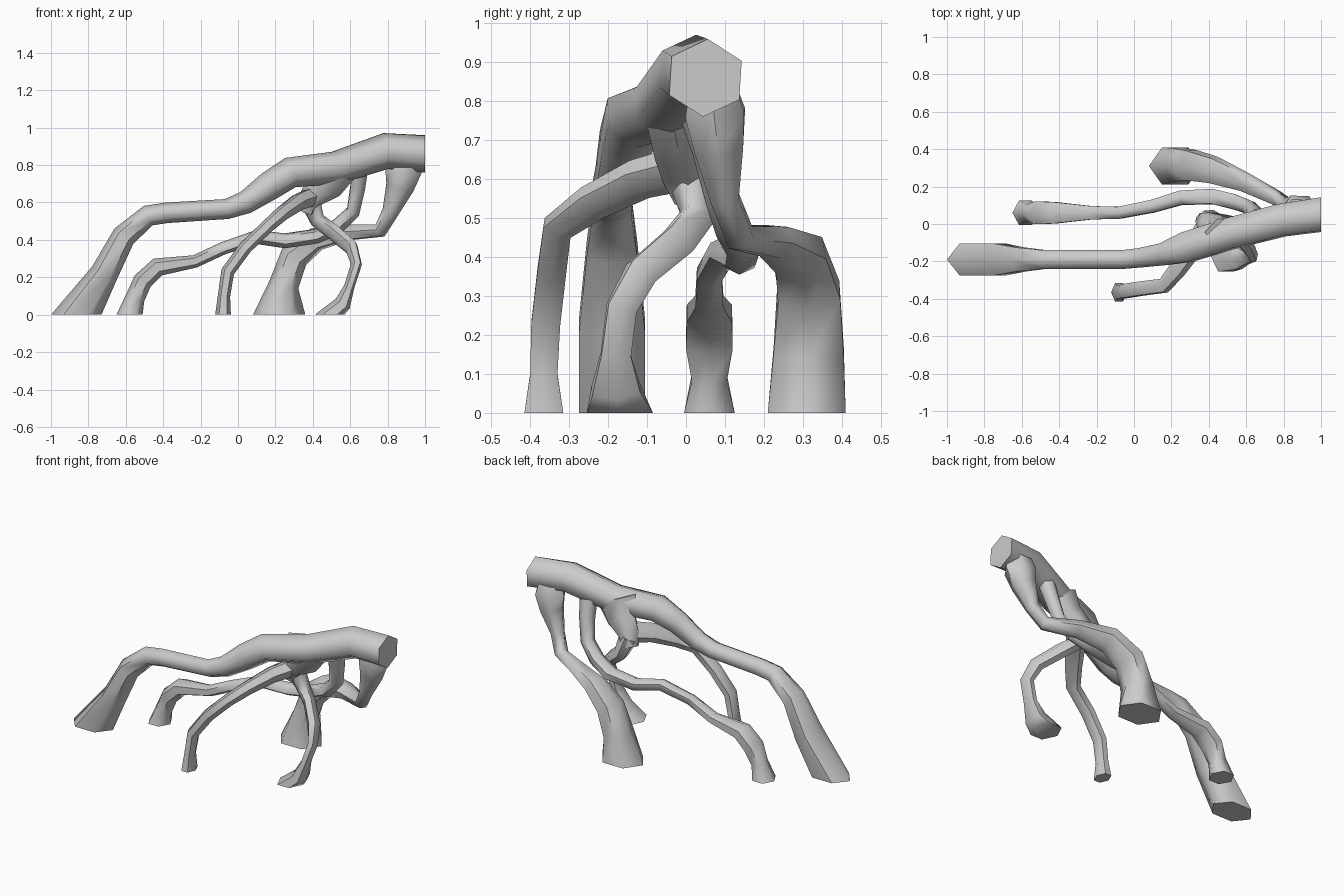
import bpy, bmesh, math
from mathutils import Vector

SIDES = 6


def root(name, path, end_dir=None, start_dir=(0, 0, 1), side=(1, 0, 0)):
    """Loft a six-sided tube; each path row is x, y, z, half-width a, half-width b."""
    pts = [Vector(p[:3]) for p in path]
    bm = bmesh.new()
    rings = []
    u = Vector(side)
    for i, row in enumerate(path):
        # Tangent bisects neighbouring segments; ends can be forced flat
        if i == 0:
            t = Vector(start_dir)
        elif i == len(path) - 1:
            t = Vector(end_dir) if end_dir else pts[i] - pts[i - 1]
        else:
            t = (pts[i] - pts[i - 1]).normalized() + (pts[i + 1] - pts[i]).normalized()
        t.normalize()
        u = (u - t * u.dot(t)).normalized()
        v = t.cross(u)
        ring = []
        for k in range(SIDES):
            ang = math.tau * k / SIDES
            ring.append(bm.verts.new(pts[i] + u * row[3] * math.cos(ang)
                                     + v * row[4] * math.sin(ang) / 0.866))
        rings.append(ring)
    for r0, r1 in zip(rings, rings[1:]):
        for k in range(SIDES):
            j = (k + 1) % SIDES
            bm.faces.new((r0[k], r0[j], r1[j], r1[k]))
    bm.faces.new(rings[0][::-1])
    bm.faces.new(rings[-1])
    bmesh.ops.recalc_face_normals(bm, faces=bm.faces)
    me = bpy.data.meshes.new(name)
    bm.to_mesh(me)
    bm.free()
    ob = bpy.data.objects.new(name, me)
    bpy.context.collection.objects.link(ob)
    bpy.ops.object.select_all(action='DESELECT')
    ob.select_set(True)
    bpy.context.view_layer.objects.active = ob
    bpy.ops.object.shade_smooth_by_angle(angle=math.radians(62))
    return ob


# Thick main root, from its foot up to the cut end
root("main_root", [
    (-0.865, -0.19, 0.00, 0.135, 0.085),
    (-0.715, -0.19, 0.22, 0.075, 0.085),
    (-0.610, -0.19, 0.42, 0.065, 0.065),
    (-0.480, -0.19, 0.53, 0.057, 0.050),
    (-0.380, -0.19, 0.545, 0.055, 0.050),
    (-0.060, -0.19, 0.565, 0.054, 0.050),
    (0.040, -0.18, 0.60, 0.062, 0.052),
    (0.170, -0.16, 0.69, 0.078, 0.060),
    (0.280, -0.125, 0.76, 0.083, 0.080),
    (0.520, -0.05, 0.785, 0.088, 0.082),
    (0.790, 0.02, 0.875, 0.097, 0.085),
    (1.000, 0.05, 0.86, 0.100, 0.090)], end_dir=(1, 0, 0))

# Long thin root on the rear left
root("rear_left_root", [
    (-0.58, 0.06, 0.00, 0.070, 0.065),
    (-0.55, 0.06, 0.09, 0.052, 0.045),
    (-0.51, 0.06, 0.18, 0.052, 0.060),
    (-0.43, 0.06, 0.255, 0.050, 0.058),
    (-0.23, 0.06, 0.285, 0.034, 0.036),
    (-0.08, 0.06, 0.355, 0.034, 0.032),
    (0.10, 0.095, 0.415, 0.038, 0.034),
    (0.25, 0.14, 0.395, 0.040, 0.038),
    (0.42, 0.147, 0.42, 0.040, 0.040),
    (0.53, 0.12, 0.47, 0.042, 0.040),
    (0.615, 0.09, 0.55, 0.040, 0.036),
    (0.640, 0.06, 0.68, 0.045, 0.040),
    (0.650, 0.03, 0.78, 0.050, 0.045)])

# Stout root curling behind
root("rear_root", [
    (0.220, 0.31, 0.00, 0.140, 0.100),
    (0.245, 0.315, 0.16, 0.080, 0.090),
    (0.300, 0.315, 0.31, 0.078, 0.080),
    (0.420, 0.29, 0.405, 0.065, 0.068),
    (0.590, 0.225, 0.44, 0.045, 0.048),
    (0.760, 0.14, 0.45, 0.040, 0.036),
    (0.815, 0.10, 0.55, 0.045, 0.036),
    (0.865, 0.085, 0.68, 0.075, 0.062),
    (0.885, 0.075, 0.77, 0.098, 0.076),
    (0.885, 0.070, 0.83, 0.080, 0.060)])

# Web of wood hanging under the main root, where two roots part
root("fork_web", [
    (0.51, -0.04, 0.80, 0.14, 0.070),
    (0.46, -0.02, 0.69, 0.10, 0.065),
    (0.39, 0.00, 0.62, 0.065, 0.062),
    (0.37, 0.015, 0.55, 0.045, 0.045)], start_dir=(-0.35, 0.1, -0.9))

# Front root reaching left
root("front_left_root", [
    (-0.08, -0.365, 0.00, 0.042, 0.050),
    (-0.075, -0.365, 0.10, 0.033, 0.035),
    (-0.055, -0.36, 0.23, 0.036, 0.037),
    (0.04, -0.345, 0.36, 0.036, 0.037),
    (0.16, -0.33, 0.475, 0.036, 0.038),
    (0.235, -0.24, 0.54, 0.040, 0.045),
    (0.32, -0.12, 0.60, 0.048, 0.050),
    (0.40, 0.00, 0.63, 0.055, 0.055)])

# Front root curling right
root("front_right_root", [
    (0.49, -0.17, 0.00, 0.080, 0.085),
    (0.56, -0.18, 0.06, 0.045, 0.062),
    (0.595, -0.18, 0.15, 0.028, 0.038),
    (0.633, -0.165, 0.27, 0.030, 0.038),
    (0.605, -0.115, 0.36, 0.038, 0.040),
    (0.51, -0.02, 0.44, 0.038, 0.042),
    (0.425, 0.03, 0.505, 0.042, 0.042),
    (0.385, 0.01, 0.61, 0.058, 0.055)])
